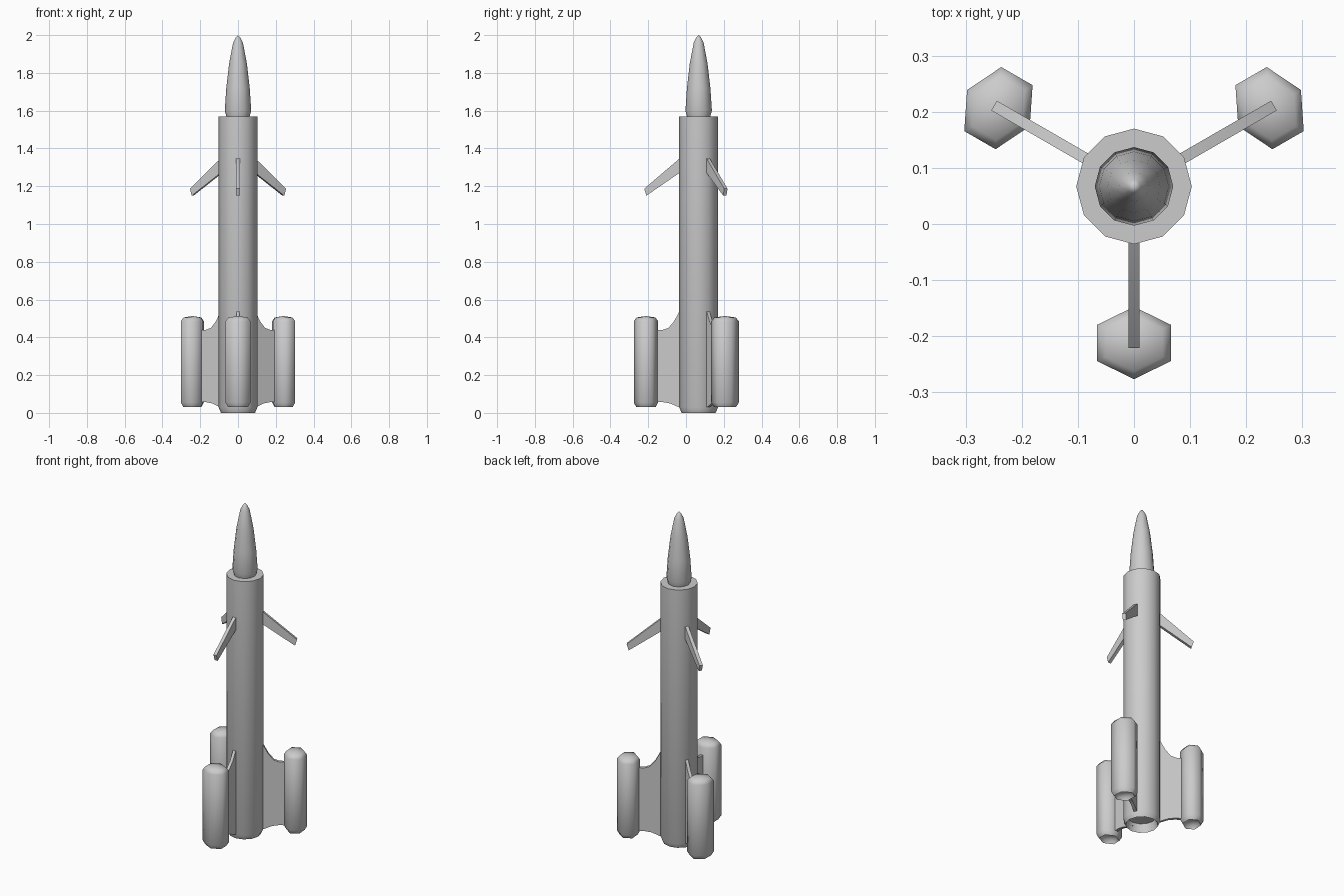
import bpy, bmesh, math
from mathutils import Matrix

if "Cube" in bpy.data.objects:
    bpy.data.objects.remove(bpy.data.objects["Cube"])

AXIS_Y = 0.067                     # centre line of the rocket
POD_R = 0.279                      # distance of the pods from the centre line
ANGLES = (-90, 30, 150)

grey = bpy.data.materials.new("light grey")
grey.diffuse_color = (0.6, 0.6, 0.6, 1)
grey.use_nodes = True
grey.node_tree.nodes["Principled BSDF"].inputs["Base Color"].default_value = grey.diffuse_color


def finish(name, bm, matrix, angle):
    bmesh.ops.recalc_face_normals(bm, faces=bm.faces)
    bm.transform(matrix)
    mesh = bpy.data.meshes.new(name)
    bm.to_mesh(mesh)
    bm.free()
    mesh.materials.append(grey)
    ob = bpy.data.objects.new(name, mesh)
    bpy.context.collection.objects.link(ob)
    bpy.ops.object.select_all(action='DESELECT')
    ob.select_set(True)
    bpy.context.view_layer.objects.active = ob
    bpy.ops.object.shade_smooth_by_angle(angle=math.radians(angle))
    return ob


def lathe(name, profile, sides, matrix, angle, stretch=1.0):
    """Revolve (radius, z) points; radius 0 makes a pole."""
    bm = bmesh.new()
    rings = []
    for r, z in profile:
        n = 1 if r == 0 else sides
        rings.append([bm.verts.new((r * math.cos(math.tau * i / sides),
                                    stretch * r * math.sin(math.tau * i / sides), z))
                      for i in range(n)])
    for a, b in zip(rings, rings[1:]):
        for i in range(sides):
            j = (i + 1) % sides
            if len(a) == 1:
                bm.faces.new((a[0], b[j], b[i]))
            elif len(b) == 1:
                bm.faces.new((a[i], a[j], b[0]))
            else:
                bm.faces.new((a[i], a[j], b[j], b[i]))
    return finish(name, bm, matrix, angle)


def plate(name, outline, thickness, matrix):
    """Extrude a (radius, z) outline into a thin upright plate."""
    bm = bmesh.new()
    face = bm.faces.new([bm.verts.new((x, -thickness / 2, z)) for x, z in outline])
    new = bmesh.ops.extrude_face_region(bm, geom=[face])["geom"]
    verts = [g for g in new if isinstance(g, bmesh.types.BMVert)]
    bmesh.ops.translate(bm, verts=verts, vec=(0, thickness, 0))
    return finish(name, bm, matrix, 40)


centre = Matrix.Translation((0, AXIS_Y, 0))

# main body with a recessed engine opening underneath
lathe("body", [(0, 0.06), (0.078, 0.05), (0.09, 0.0), (0.103, 0.03),
               (0.103, 1.57), (0, 1.57)], 12, centre, 50)

# pointed nose
lathe("nose", [(0.06, 1.565), (0.07, 1.6), (0.062, 1.72), (0.047, 1.85),
               (0.026, 1.96), (0.012, 1.988), (0, 2.0)], 12, centre, 60)

pod_profile = [(0, 0.06), (0.043, 0.05), (0.051, 0.03), (0.0645, 0.055),
               (0.0645, 0.485), (0.05, 0.505), (0, 0.513)]
fin_outline = [(0.08, 0.03), (0.105, 0.03), (0.15, 0.05), (0.19, 0.057), (0.26, 0.057),
               (0.26, 0.44), (0.19, 0.44), (0.16, 0.45), (0.13, 0.485),
               (0.103, 0.535), (0.08, 0.555)]
canard_outline = [(0.08, 1.285), (0.277, 1.15), (0.288, 1.187), (0.103, 1.345), (0.08, 1.355)]

# three boosters, their fins, and the small canards above
for k, deg in enumerate(ANGLES, 1):
    turn = centre @ Matrix.Rotation(math.radians(deg), 4, 'Z')
    lathe(f"booster_pod_{k}", pod_profile, 6,
          turn @ Matrix.Translation((POD_R, 0, 0)), 70, 1.18)
    plate(f"booster_fin_{k}", fin_outline, 0.018, turn)
    plate(f"canard_{k}", canard_outline, 0.02, turn)
